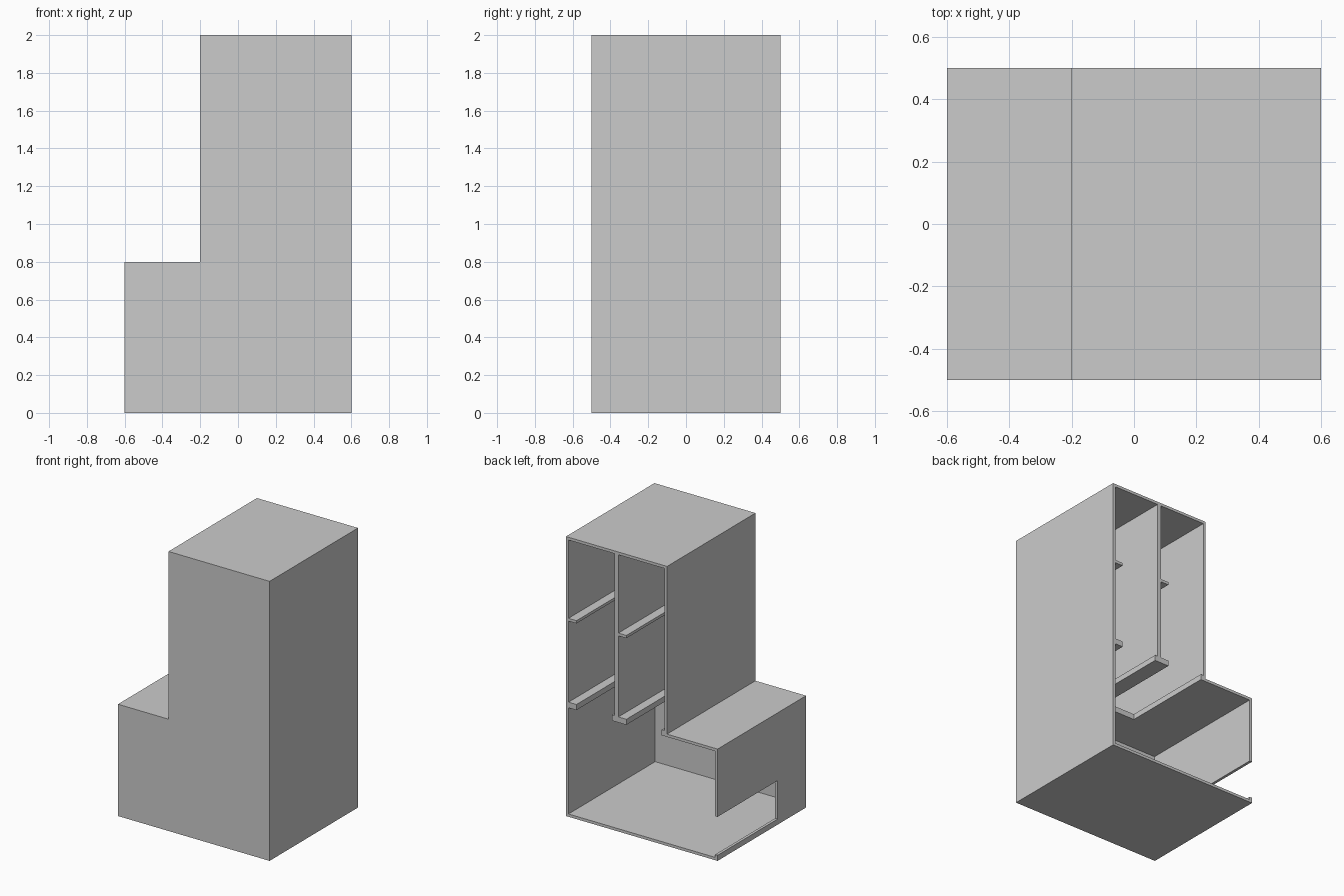
import bpy, bmesh

if "Cube" in bpy.data.objects:
    bpy.data.objects.remove(bpy.data.objects["Cube"])

T = 0.02                      # panel thickness
BACK, FRONT = 0.5, -0.5       # open rear edge and closed front


def prism(name, pts, axis, lo, hi):
    """Extrude a 2D outline along an axis: 'x' (y,z), 'y' (x,z) or 'z' (x,y)."""
    place = {'x': lambda a, b, h: (h, a, b),
             'y': lambda a, b, h: (a, h, b),
             'z': lambda a, b, h: (a, b, h)}[axis]
    bm = bmesh.new()
    low = [bm.verts.new(place(a, b, lo)) for a, b in pts]
    high = [bm.verts.new(place(a, b, hi)) for a, b in pts]
    bm.faces.new(low)
    bm.faces.new(high)
    n = len(pts)
    for i in range(n):
        j = (i + 1) % n
        bm.faces.new((low[i], low[j], high[j], high[i]))
    bmesh.ops.recalc_face_normals(bm, faces=bm.faces)
    mesh = bpy.data.meshes.new(name)
    bm.to_mesh(mesh)
    bm.free()
    ob = bpy.data.objects.new(name, mesh)
    bpy.context.collection.objects.link(ob)
    return ob


def box(name, x, y, z):
    return prism(name, [(x[0], y[0]), (x[1], y[0]), (x[1], y[1]), (x[0], y[1])],
                 'z', z[0], z[1])


# L-shaped front panel
prism("front_panel", [(-0.6, 0), (0.6, 0), (0.6, 2), (-0.2, 2), (-0.2, 0.8), (-0.6, 0.8)],
      'y', FRONT, FRONT + T)

# Outer shell panels
depth = (FRONT + T, BACK)
box("floor_panel", (-0.6 + T, 0.6 - T), depth, (0, T))
box("right_wall", (0.6 - T, 0.6), depth, (0, 2))
box("top_panel", (-0.2, 0.6 - T), depth, (2 - T, 2))
box("upper_left_wall", (-0.2, -0.2 + T), depth, (0.78, 2 - T))
box("lower_top_panel", (-0.6 + T, -0.2), depth, (0.8 - T, 0.8))

# Lower left wall with an opening at its rear
prism("lower_left_wall", [(FRONT + T, 0), (BACK, 0), (BACK, 0.04), (-0.18, 0.04),
                          (-0.18, 0.315), (BACK, 0.315), (BACK, 0.8), (FRONT + T, 0.8)],
      'x', -0.6, -0.6 + T)

# Central divider between the two bays
box("divider", (0.185, 0.215), depth, (0.78, 2 - T))


def shelf(name, x0, x1, left_rail, right_rail, z0, z1):
    """Shelf whose rear is cut away, leaving side rails."""
    f, cut = FRONT + T, -0.19
    pts = [(x0, f), (x1, f), (x1, BACK), (x1 - right_rail, BACK), (x1 - right_rail, cut)]
    if left_rail:
        pts += [(x0 + left_rail, cut), (x0 + left_rail, BACK), (x0, BACK)]
    else:
        pts += [(x0, cut)]
    prism(name, pts, 'z', z0, z1)


# Thin upper shelves and thicker bottom shelves in each bay
for bay, x0, x1 in (("left", -0.18, 0.185), ("right", 0.215, 0.58)):
    shelf(bay + "_upper_shelf", x0, x1, 0, 0.063, 1.40, 1.42)
    shelf(bay + "_bottom_shelf", x0, x1, 0.022, 0.063, 0.78, 0.82)
